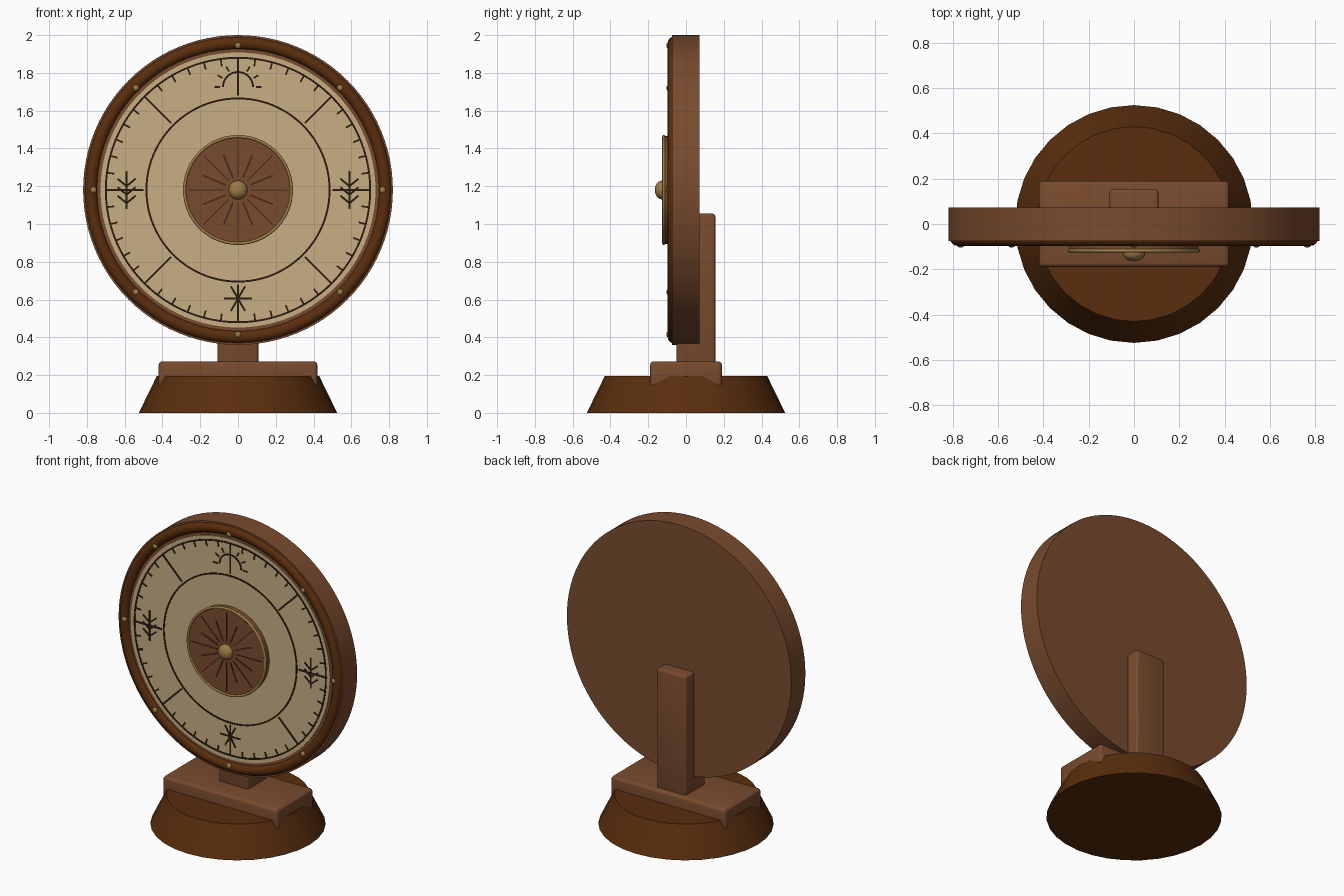
import bpy, bmesh
from math import pi, sin, cos, radians, atan2, hypot
from mathutils import Matrix, Vector

cube = bpy.data.objects.get("Cube")
if cube:
    bpy.data.objects.remove(cube, do_unlink=True)

CZ = 1.18  # height of the dial centre


def material(name, rgb):
    m = bpy.data.materials.new(name)
    m.use_nodes = True
    m.diffuse_color = (*rgb, 1)
    m.node_tree.nodes["Principled BSDF"].inputs["Base Color"].default_value = (*rgb, 1)
    return m


WOOD = material("mid brown wood", (0.19, 0.07, 0.027))
DARK = material("dark brown wood", (0.1, 0.027, 0.004))
CREAM = material("parchment", (0.58, 0.43, 0.23))
BRASS = material("aged brass", (0.33, 0.2, 0.06))
INK = material("dark ink", (0.021, 0.011, 0.004))
CARVED = material("carved groove", (0.065, 0.022, 0.01))


def finish(name, bm, mat, smooth=True):
    bmesh.ops.recalc_face_normals(bm, faces=bm.faces)
    mesh = bpy.data.meshes.new(name)
    bm.to_mesh(mesh)
    bm.free()
    mesh.materials.append(mat)
    ob = bpy.data.objects.new(name, mesh)
    bpy.context.collection.objects.link(ob)
    if smooth:
        bpy.ops.object.select_all(action="DESELECT")
        ob.select_set(True)
        bpy.context.view_layer.objects.active = ob
        bpy.ops.object.shade_smooth_by_angle(angle=radians(35))
    return ob


def lathe(name, profile, mat, closed=False, n=96):
    """Turn a profile of (radius, y) about the dial axis."""
    bm = bmesh.new()
    rings = [[bm.verts.new((r * cos(2 * pi * i / n), y, CZ + r * sin(2 * pi * i / n)))
              for i in range(n)] for r, y in profile]
    pairs = list(zip(rings, rings[1:]))
    if closed:
        pairs.append((rings[-1], rings[0]))
    for a, b in pairs:
        for i in range(n):
            j = (i + 1) % n
            bm.faces.new((a[i], a[j], b[j], b[i]))
    if not closed:
        bm.faces.new(rings[0])
        bm.faces.new(rings[-1])
    return finish(name, bm, mat)


def torus(name, major, minor, y, mat):
    steps = [2 * pi * k / 16 for k in range(16)]
    return lathe(name, [(major + minor * cos(t), y + minor * sin(t)) for t in steps], mat, True)


def box(name, lo, hi, bevel, mat):
    lo, hi = Vector(lo), Vector(hi)
    bm = bmesh.new()
    bmesh.ops.create_cube(bm, matrix=Matrix.Translation((lo + hi) / 2) @ Matrix.Diagonal((*(hi - lo), 1)))
    bmesh.ops.bevel(bm, geom=bm.edges[:], offset=bevel, segments=3, profile=0.5, affect="EDGES")
    return finish(name, bm, mat)


def balls(name, centres, radius, depth, mat):
    bm = bmesh.new()
    for x, y, z in centres:
        bmesh.ops.create_uvsphere(bm, u_segments=20, v_segments=12, radius=1, matrix=Matrix.Translation(
            (x, y, z)) @ Matrix.Diagonal((radius, depth, radius, 1)))
    return finish(name, bm, mat)


def strokes(name, lines, y, mat):
    """Thin plates along 2D segments given from the dial centre as (p, q, width)."""
    bm = bmesh.new()
    for (px, pz), (qx, qz), w in lines:
        dx, dz = qx - px, qz - pz
        place = Matrix.Translation(((px + qx) / 2, y, CZ + (pz + qz) / 2))
        turn = Matrix.Rotation(-atan2(dz, dx), 4, "Y")
        bmesh.ops.create_cube(bm, matrix=place @ turn @ Matrix.Diagonal((hypot(dx, dz), 0.004, w, 1)))
    return finish(name, bm, mat, False)


def polar(r, a, x=0, z=0):
    return (x + r * cos(a), z + r * sin(a))


# Stand: tapered foot, cross beam and rear post
bm = bmesh.new()
bmesh.ops.create_cone(bm, cap_ends=True, segments=32, radius1=0.525, radius2=0.43, depth=0.195,
                      matrix=Matrix.Translation((0, 0, 0.0975)))
finish("foot", bm, DARK)
box("cross_beam", (-0.42, -0.19, 0.13), (0.42, 0.19, 0.272), 0.018, WOOD)
box("rear_post", (-0.108, -0.05, 0.2), (0.108, 0.155, 1.055), 0.015, WOOD)

# Dial body, rim and face
lathe("dial_body", [(0.82, 0.072), (0.82, -0.075)], WOOD)
torus("rim", 0.778, 0.034, -0.063, DARK)
lathe("dial_face", [(0.728, -0.07), (0.728, -0.08)], CREAM)
balls("rim_studs", [(0.765 * cos(k * pi / 4), -0.092, CZ + 0.765 * sin(k * pi / 4)) for k in range(8)],
      0.017, 0.012, BRASS)

# Centre hub with brass edge and knob
lathe("hub", [(0.285, -0.075), (0.285, -0.12)], WOOD)
torus("hub_edge", 0.283, 0.008, -0.118, BRASS)
balls("knob", [(0, -0.127, CZ)], 0.05, 0.038, BRASS)
rays = []
for k in range(16):
    a = k * pi / 8
    rays.append((polar(0.07, a), polar(0.2 if k % 2 else 0.26, a), 0.009 if k % 2 else 0.006))
strokes("hub_rays", rays, -0.1205, CARVED)

# Printed circles
for label, r in (("inner", 0.485), ("outer", 0.7)):
    lathe(label + "_circle", [(r - 0.005, -0.078), (r + 0.005, -0.078),
                              (r + 0.005, -0.083), (r - 0.005, -0.083)], INK, True)

# Ticks and the eight dividing lines
marks = [(polar(0.66, k * pi / 24), polar(0.7, k * pi / 24), 0.009) for k in range(48)]
marks += [(polar(0.5, k * pi / 4), polar(0.69, k * pi / 4), 0.011) for k in range(8)]
strokes("scale_marks", marks, -0.081, INK)

# Rising sun symbol
sun = [(polar(0.08, k * pi / 12, 0, 0.545), polar(0.08, (k + 1) * pi / 12, 0, 0.545), 0.01)
       for k in range(12)]
sun += [(polar(0.095, k * pi / 6, 0, 0.545), polar(0.125, k * pi / 6, 0, 0.545), 0.009) for k in range(7)]
strokes("sun_symbol", sun, -0.081, INK)

# Wheat symbols on both sides
wheat = []
for x in (-0.59, 0.59):
    wheat.append(((x, -0.1), (x, 0.1), 0.01))
    for z in (-0.07, -0.025, 0.02):
        for s in (-1, 1):
            wheat.append(((x, z), (x + s * 0.048, z + 0.04), 0.01))
strokes("wheat_symbols", wheat, -0.081, INK)

# Snowflake symbol
flake = [(polar(0.075, a, 0, -0.575), polar(0.075, a + pi, 0, -0.575), 0.01) for a in (0, pi / 3, 2 * pi / 3)]
strokes("snowflake_symbol", flake, -0.081, INK)
